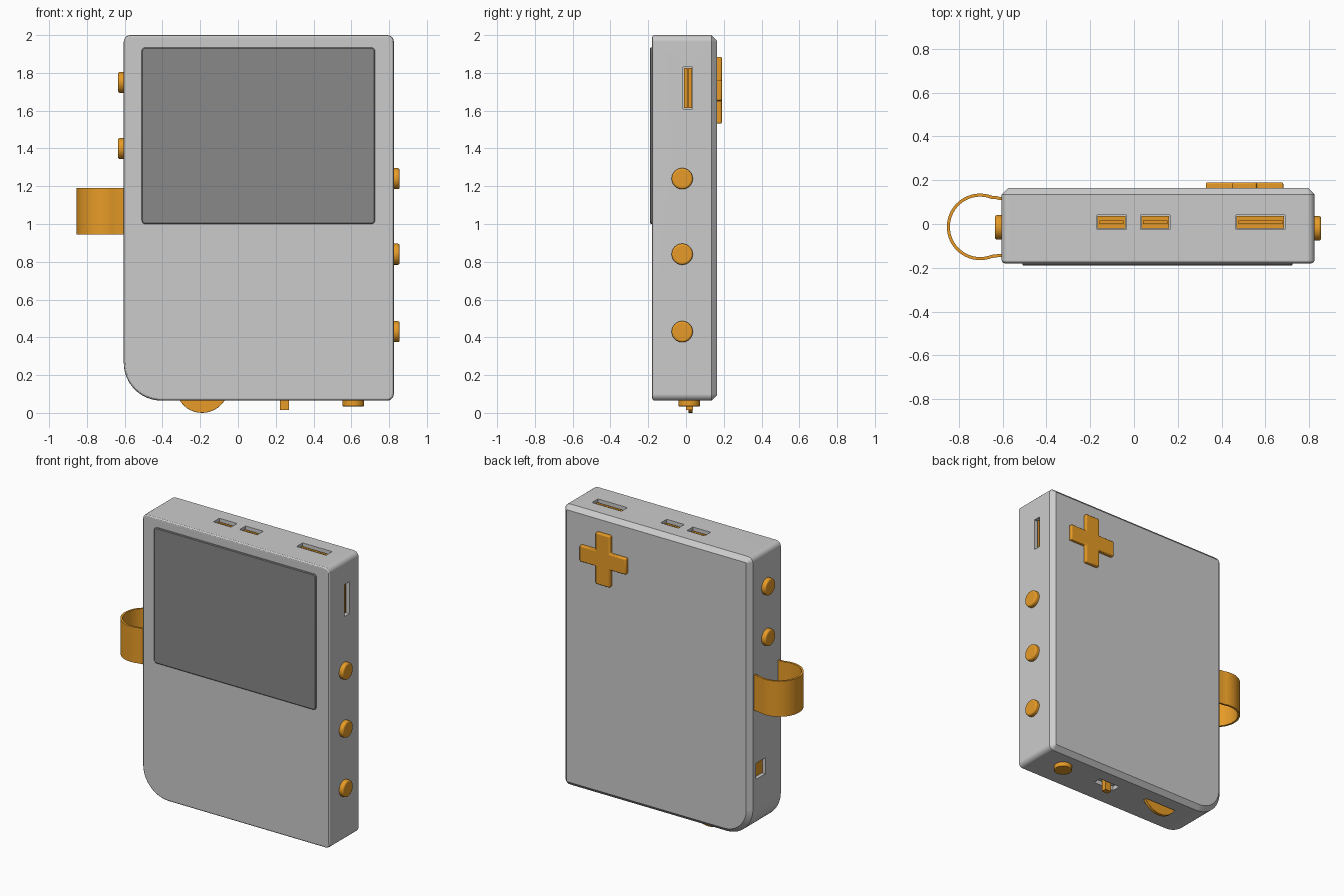
import bpy, bmesh, math
from mathutils import Vector, Matrix

if "Cube" in bpy.data.objects:
    bpy.data.objects.remove(bpy.data.objects["Cube"])


def material(name, rgb):
    m = bpy.data.materials.new(name)
    m.diffuse_color = (*rgb, 1)
    m.use_nodes = True
    m.node_tree.nodes["Principled BSDF"].inputs["Base Color"].default_value = m.diffuse_color
    return m


ORANGE = material("orange", (0.8, 0.33, 0.02))
SCREEN = material("dark_grey", (0.25, 0.25, 0.25))


def finish(name, bm, mat=None, bevel=0):
    bmesh.ops.recalc_face_normals(bm, faces=bm.faces[:])
    me = bpy.data.meshes.new(name)
    bm.to_mesh(me)
    bm.free()
    ob = bpy.data.objects.new(name, me)
    bpy.context.collection.objects.link(ob)
    if mat:
        me.materials.append(mat)
    if bevel:
        b = ob.modifiers.new("bevel", 'BEVEL')
        b.width, b.segments, b.limit_method = bevel, 3, 'ANGLE'
        b.angle_limit = math.radians(40)
    select(ob)
    bpy.ops.object.shade_smooth_by_angle()
    return ob


def select(ob):
    bpy.ops.object.select_all(action='DESELECT')
    ob.select_set(True)
    bpy.context.view_layer.objects.active = ob


def loft(name, layers, mat=None, bevel=0):
    """Skin equal-length closed loops of 3D points and cap both ends."""
    bm = bmesh.new()
    rings = [[bm.verts.new(p) for p in layer] for layer in layers]
    n = len(rings[0])
    for a, b in zip(rings, rings[1:]):
        for i in range(n):
            j = (i + 1) % n
            bm.faces.new((a[i], a[j], b[j], b[i]))
    bm.faces.new(rings[0])
    bm.faces.new(rings[-1])
    return finish(name, bm, mat, bevel)


def rounded(x0, x1, z0, z1, y, radii, inset=0):
    """Rounded rectangle facing y; radii from bottom-left, counter-clockwise."""
    pts = []
    corners = [(x0, z0, 1, 1), (x1, z0, -1, 1), (x1, z1, -1, -1), (x0, z1, 1, -1)]
    for k, ((x, z, sx, sz), r) in enumerate(zip(corners, radii)):
        n = 16 if r > 0.1 else 5
        for i in range(n + 1):
            a = math.pi + math.pi / 2 * (k + i / n)
            pts.append((x + sx * r + (r - inset) * math.cos(a), y,
                        z + sz * r + (r - inset) * math.sin(a)))
    return pts


def add_box(bm, lo, hi):
    lo, hi = Vector(lo), Vector(hi)
    m = Matrix.Translation((lo + hi) / 2) @ Matrix.Diagonal((*(hi - lo), 1))
    bmesh.ops.create_cube(bm, size=1, matrix=m)


def box(name, lo, hi, mat=None, bevel=0):
    bm = bmesh.new()
    add_box(bm, lo, hi)
    return finish(name, bm, mat, bevel)


def disc(name, centre, axis, radius, depth, bevel=0.01):
    bm = bmesh.new()
    m = Matrix.Translation(centre) @ Vector(axis).to_track_quat('Z', 'Y').to_matrix().to_4x4()
    bmesh.ops.create_cone(bm, cap_ends=True, segments=40, radius1=radius,
                          radius2=radius, depth=depth, matrix=m)
    return finish(name, bm, ORANGE, bevel)


# case: rounded front edge, flat chamfer at the back
R = (0.2, 0.035, 0.035, 0.035)
case = loft("case", [rounded(-0.605, 0.825, 0.065, 2.0, y, R, i) for y, i in
                     [(-0.18, 0.016), (-0.178, 0.008), (-0.172, 0.002), (-0.164, 0),
                      (0.135, 0), (0.165, 0.03)]])

# openings in the case
cut = bmesh.new()
top_ports = [(-0.17, -0.035), (0.03, 0.165), (0.465, 0.69)]
for a, b in top_ports:
    add_box(cut, (a, -0.025, 1.93), (b, 0.04, 2.05))
add_box(cut, (0.755, -0.015, 1.61), (0.9, 0.035, 1.83))
add_box(cut, (-0.7, 0.0, 0.46), (-0.545, 0.1, 0.57))
add_box(cut, (-0.315, 0.004, 0.0), (-0.065, 0.044, 0.12))
add_box(cut, (0.165, -0.012, 0.0), (0.325, 0.048, 0.095))
cutter = finish("opening_cutter", cut)
cutter.hide_render = True
mod = case.modifiers.new("openings", 'BOOLEAN')
mod.operation, mod.solver, mod.object = 'DIFFERENCE', 'EXACT', cutter
select(case)
bpy.ops.object.modifier_apply(modifier=mod.name)
bpy.data.objects.remove(cutter)
select(case)
bpy.ops.object.shade_smooth_by_angle()
wn = case.modifiers.new("weighted_normals", 'WEIGHTED_NORMAL')
wn.keep_sharp = True

# screen
loft("screen", [rounded(-0.51, 0.725, 1.0, 1.935, y, (0.02,) * 4, i)
                for y, i in [(-0.17, 0), (-0.186, 0), (-0.19, 0.005)]], SCREEN)

# port inserts: floor plus a central tongue
for k, (a, b) in enumerate(top_ports):
    bm = bmesh.new()
    add_box(bm, (a + 0.004, -0.021, 1.93), (b - 0.004, 0.036, 1.97))
    add_box(bm, (a + 0.012, 0.0, 1.965), (b - 0.012, 0.016, 1.988))
    finish(f"top_port_{k + 1}", bm, ORANGE)
bm = bmesh.new()
add_box(bm, (0.755, -0.011, 1.614), (0.795, 0.031, 1.826))
add_box(bm, (0.79, 0.004, 1.622), (0.813, 0.016, 1.818))
finish("side_port", bm, ORANGE)
box("left_port", (-0.585, 0.004, 0.464), (-0.545, 0.096, 0.566), ORANGE)

# round push buttons
for k, z in enumerate((1.24, 0.84, 0.43)):
    disc(f"right_button_{k + 1}", (0.83, -0.02, z), (1, 0, 0), 0.056, 0.05)
for k, z in enumerate((1.75, 1.4)):
    disc(f"left_button_{k + 1}", (-0.61, -0.015, z), (1, 0, 0), 0.056, 0.05)
disc("bottom_button", (0.61, 0.017, 0.06), (0, 0, 1), 0.058, 0.05, 0.004)

# thumb wheel and slide switch underneath
disc("thumb_wheel", (-0.19, 0.024, 0.14), (0, 1, 0), 0.14, 0.022, 0.002)
box("slide_switch", (0.222, 0.0, 0.014), (0.27, 0.036, 0.1), ORANGE)

# cross pad on the back
h, w, cx, cz = 0.177, 0.055, 0.505, 1.708
quarter = [(h, -w), (h, w), (w, w)]
cross = []
for k in range(4):
    c, s = round(math.cos(k * math.pi / 2)), round(math.sin(k * math.pi / 2))
    cross += [(cx + c * x - s * z, cz + s * x + c * z) for x, z in quarter]
loft("cross_pad", [[(x, y, z) for x, z in cross] for y in (0.14, 0.19)], ORANGE, 0.008)

# strap loop on the left
t, cy = 0.007, -0.013
path = [(-0.59, 0.117), (-0.615, 0.117), (-0.632, 0.121)]
path += [(-0.703 + 0.145 * math.cos(math.radians(a)), cy + 0.145 * math.sin(math.radians(a)))
         for a in range(68, 293, 7)]
path += [(x, 2 * cy - y) for x, y in reversed(path[:3])]
outer, inner = [], []
for i, p in enumerate(path):
    a, b = path[max(i - 1, 0)], path[min(i + 1, len(path) - 1)]
    d = Vector((b[0] - a[0], b[1] - a[1])).normalized()
    outer.append((p[0] + d.y * t, p[1] - d.x * t))
    inner.append((p[0] - d.y * t, p[1] + d.x * t))
outline = outer + inner[::-1]
loft("strap_loop", [[(x, y, z) for x, y in outline] for z in (0.945, 1.19)], ORANGE)
